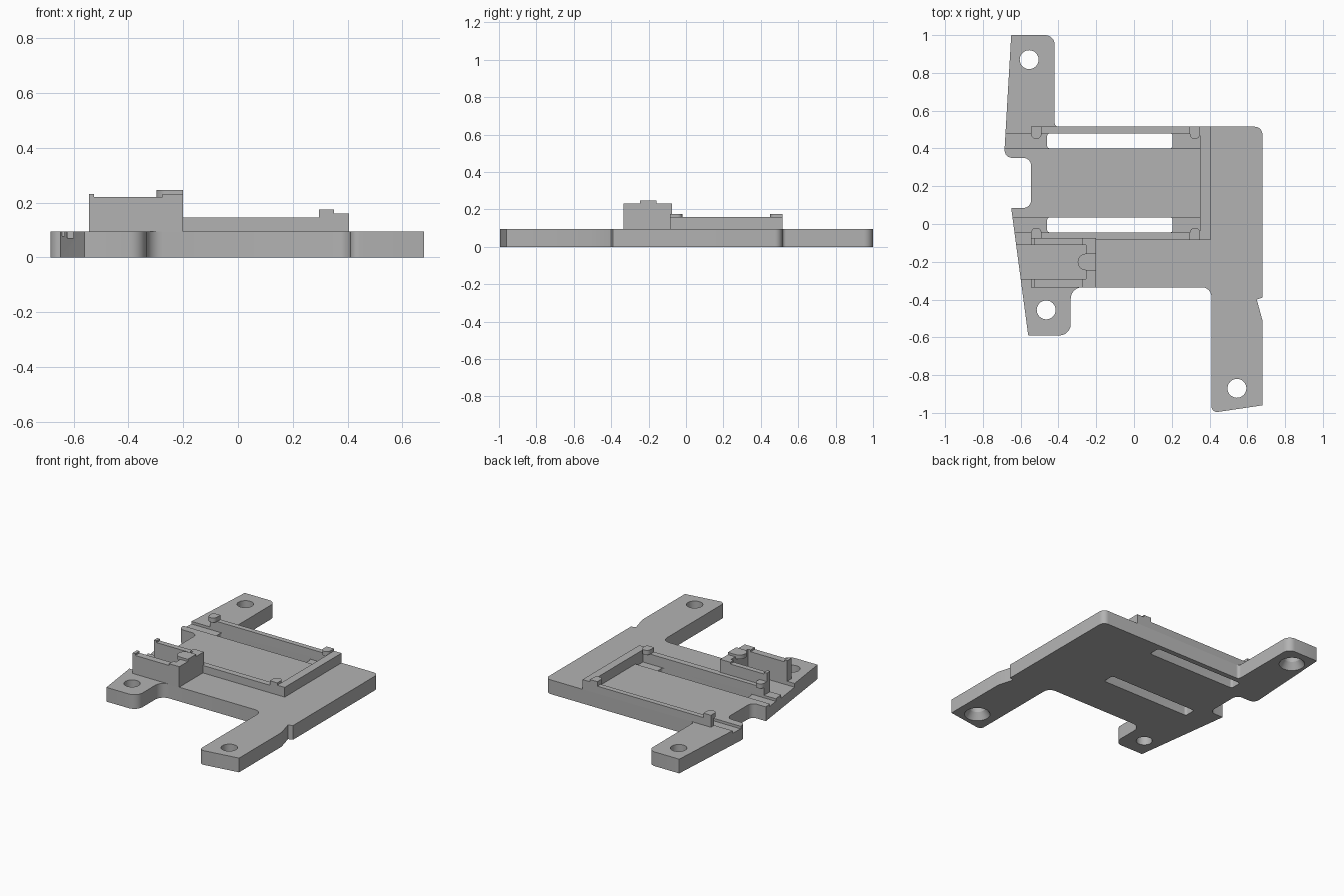
import bpy, bmesh, math
from mathutils import Vector

if "Cube" in bpy.data.objects:
    bpy.data.objects.remove(bpy.data.objects["Cube"])

grey = bpy.data.materials.new("plain_grey")
grey.use_nodes = True
grey.diffuse_color = (0.45, 0.45, 0.45, 1)
grey.node_tree.nodes["Principled BSDF"].inputs["Base Color"].default_value = (0.45, 0.45, 0.45, 1)

TOP = 0.095      # plate thickness
RAIL = 0.145     # side rail height
WALL = 0.22      # connector wall height


def finish(name, bm):
    bmesh.ops.recalc_face_normals(bm, faces=bm.faces)
    mesh = bpy.data.meshes.new(name)
    bm.to_mesh(mesh)
    bm.free()
    mesh.materials.append(grey)
    obj = bpy.data.objects.new(name, mesh)
    bpy.context.collection.objects.link(obj)
    return obj


def rounded(corners, steps=6):
    """Outline from (x, y, radius) corners, with each radius filleted."""
    out = []
    for i, (x, y, r) in enumerate(corners):
        p = Vector((x, y))
        if r == 0:
            out.append(p)
            continue
        a = (Vector(corners[i - 1][:2]) - p).normalized()
        b = (Vector(corners[(i + 1) % len(corners)][:2]) - p).normalized()
        half = a.angle(b) / 2
        centre = p + (a + b).normalized() * r / math.sin(half)
        u = p + a * r / math.tan(half) - centre
        v = p + b * r / math.tan(half) - centre
        sweep = u.angle(v)
        for k in range(steps + 1):
            t = k / steps
            out.append(centre + (u * math.sin((1 - t) * sweep) + v * math.sin(t * sweep)) / math.sin(sweep))
    return out


def prism(name, corners, z0, z1):
    bm = bmesh.new()
    face = bm.faces.new([bm.verts.new((p.x, p.y, z0)) for p in rounded(corners)])
    top = bmesh.ops.extrude_face_region(bm, geom=[face])["geom"]
    verts = [g for g in top if isinstance(g, bmesh.types.BMVert)]
    bmesh.ops.translate(bm, verts=verts, vec=(0, 0, z1 - z0))
    return finish(name, bm)


def box(name, x0, x1, y0, y1, z0, z1, r=0):
    return prism(name, [(x0, y0, r), (x1, y0, r), (x1, y1, r), (x0, y1, r)], z0, z1)


def cone(name, x, y, r0, r1, z0, z1):
    bm = bmesh.new()
    bmesh.ops.create_cone(bm, cap_ends=True, segments=32, radius1=r0, radius2=r1, depth=z1 - z0)
    bmesh.ops.translate(bm, verts=bm.verts, vec=(x, y, (z0 + z1) / 2))
    return finish(name, bm)


def smooth(obj):
    bpy.ops.object.select_all(action='DESELECT')
    obj.select_set(True)
    bpy.context.view_layer.objects.active = obj
    bpy.ops.object.shade_smooth_by_angle(angle=math.radians(30))


# Base plate with its three mounting arms
plate = prism("base_plate", [
    (0.41, -1.0, 0.03), (0.68, -0.96, 0), (0.68, -0.51, 0), (0.65, -0.40, 0),
    (0.68, -0.39, 0), (0.68, 0.515, 0.04), (-0.42, 0.515, 0.02), (-0.42, 1.0, 0.05),
    (-0.65, 1.0, 0.005), (-0.685, 0.40, 0), (-0.685, 0.35, 0.04), (-0.545, 0.35, 0.04),
    (-0.545, 0.085, 0.04), (-0.65, 0.085, 0), (-0.56, -0.59, 0.005), (-0.335, -0.59, 0.06),
    (-0.335, -0.335, 0.06), (0.41, -0.335, 0.05)], 0, TOP)

# Cutters: grooves with slots, connector pocket, screw holes
cutters = [box("pocket_cutter", -0.8, -0.255, -0.29, -0.11, 0.07, 0.2)]
for y0, y1 in ((0.40, 0.48), (-0.045, 0.035)):
    cutters.append(box("groove_cutter", -0.8, 0.35, y0, y1, 0.078, 0.2))
    cutters.append(box("slot_cutter", -0.46, 0.205, y0, y1, -0.1, 0.15, 0.015))
for x, y, sunk in ((-0.555, 0.87, True), (0.545, -0.87, True), (-0.465, -0.455, False)):
    cutters.append(cone("hole_cutter", x, y, 0.05, 0.05, -0.1, 0.2))
    if sunk:
        cutters.append(cone("countersink_cutter", x, y, 0.0867, 0.05, -0.01, 0.045))

for c in cutters:
    mod = plate.modifiers.new("cut", 'BOOLEAN')
    mod.operation = 'DIFFERENCE'
    mod.solver = 'EXACT'
    mod.object = c
    bpy.context.view_layer.objects.active = plate
    bpy.ops.object.modifier_apply(modifier=mod.name)
    bpy.data.objects.remove(c)
smooth(plate)

# Frame rails around the board bay
box("back_rail", -0.545, 0.35, 0.48, 0.515, TOP, RAIL)
box("front_rail", -0.545, 0.35, -0.085, -0.045, TOP, RAIL)
box("end_rail", 0.35, 0.405, -0.085, 0.515, TOP, 0.16)

# Snap clips with round noses reaching over the bay
for side, x in (("right", -0.545), ("left", 0.295)):
    for end, y, nose in (("back", 0.515, 0.45), ("front", -0.085, -0.02)):
        clip = prism(f"{side}_{end}_clip", [
            (x, y, 0), (x + 0.055, y, 0), (x + 0.055, nose, 0.027), (x, nose, 0.027)], RAIL, 0.175)
        smooth(clip)

# Connector holder: two walls with stop tabs, an end block and a clip
for side, y0, y1 in (("back", -0.11, -0.075), ("front", -0.335, -0.29)):
    box(f"{side}_holder_wall", -0.545, -0.255, y0, y1, TOP, WALL)
    for n, x in (("outer", -0.545), ("inner", -0.275)):
        box(f"{side}_{n}_tab", x, x + 0.02, y0, y1, WALL, 0.232)
box("holder_end_block", -0.255, -0.2, -0.335, -0.075, TOP, 0.232)
smooth(prism("holder_clip", [
    (-0.2, -0.245, 0), (-0.2, -0.157, 0), (-0.298, -0.157, 0.043), (-0.298, -0.245, 0.043)], WALL, 0.247))
